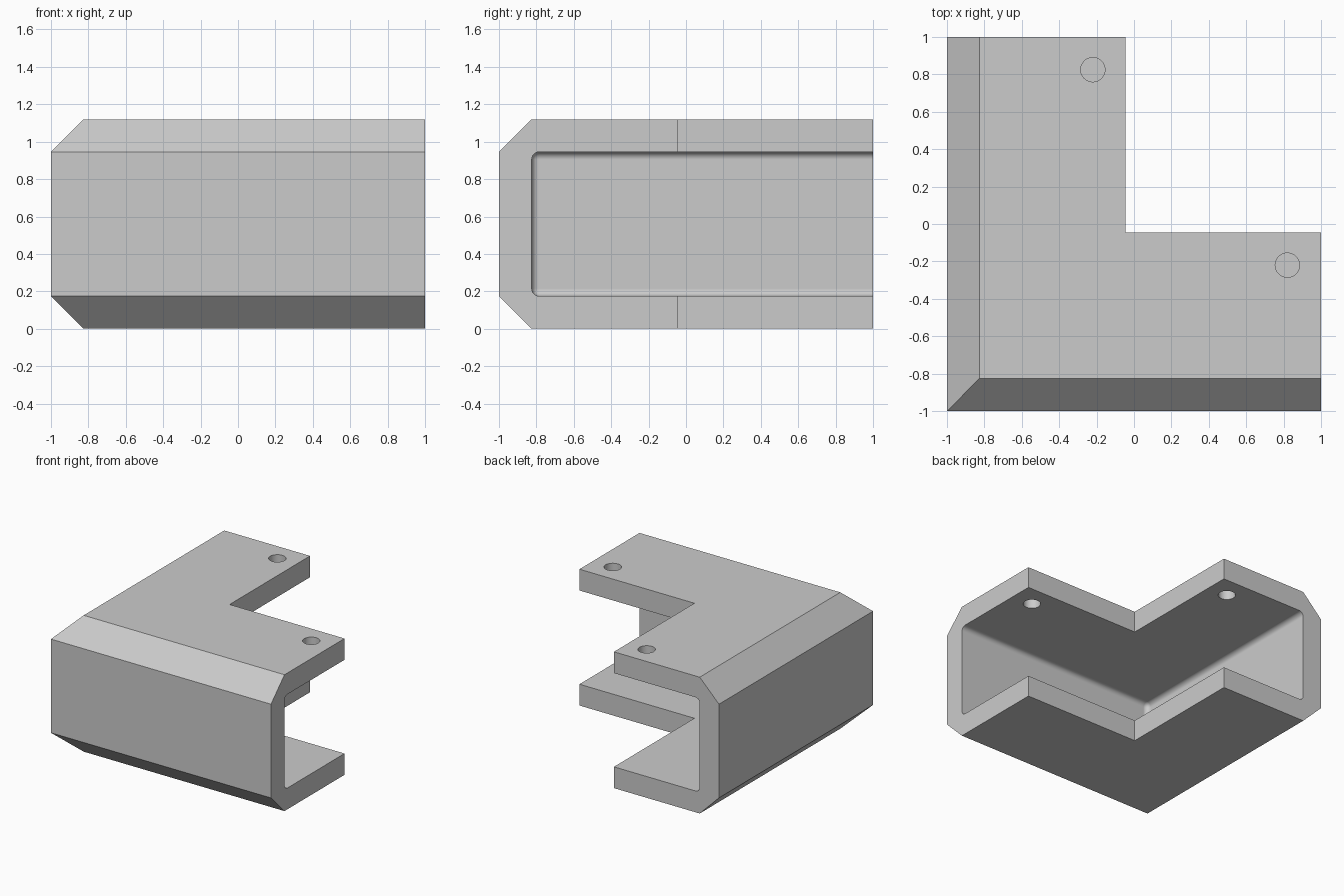
import bpy
import bmesh
from math import radians
from mathutils import Matrix, Vector

old = bpy.data.objects.get("Cube")
if old:
    bpy.data.objects.remove(old, do_unlink=True)

HEIGHT = 1.12     # overall height
WALL = 0.175      # wall thickness and outer chamfer
WIDTH = 0.955     # width of each arm
FILLET = 0.04     # rounding inside the channel
HOLE_RADIUS = 0.065

grey = bpy.data.materials.new("plain_grey")
grey.use_nodes = True
colour = (0.6, 0.6, 0.6, 1)
grey.diffuse_color = colour
grey.node_tree.nodes["Principled BSDF"].inputs["Base Color"].default_value = colour


def make_object(name, bm):
    bmesh.ops.recalc_face_normals(bm, faces=bm.faces)
    mesh = bpy.data.meshes.new(name)
    bm.to_mesh(mesh)
    bm.free()
    mesh.materials.append(grey)
    obj = bpy.data.objects.new(name, mesh)
    bpy.context.collection.objects.link(obj)
    return obj


def cut(target, cutter):
    cutter.hide_render = True
    mod = target.modifiers.new("cut", 'BOOLEAN')
    mod.operation = 'DIFFERENCE'
    mod.solver = 'EXACT'
    mod.object = cutter
    bpy.context.view_layer.objects.active = target
    bpy.ops.object.modifier_apply(modifier=mod.name)
    bpy.data.objects.remove(cutter, do_unlink=True)


# Chamfered profile swept around a mitred right-angle corner
profile = [(0, WALL), (WALL, 0), (WIDTH, 0),
           (WIDTH, HEIGHT), (WALL, HEIGHT), (0, HEIGHT - WALL)]
bm = bmesh.new()
end_a = [bm.verts.new((1, u - 1, z)) for u, z in profile]
corner = [bm.verts.new((u - 1, u - 1, z)) for u, z in profile]
end_b = [bm.verts.new((u - 1, 1, z)) for u, z in profile]
for first, second in ((end_a, corner), (corner, end_b)):
    for i in range(len(profile)):
        j = (i + 1) % len(profile)
        bm.faces.new((first[i], first[j], second[j], second[i]))
bm.faces.new(end_a)
bm.faces.new(end_b)
bracket = make_object("corner_bracket", bm)

# Hollow channel with rounded inner corners, open at the back and ends
low = Vector((WALL - 1, WALL - 1, WALL))
high = Vector((1.5, 1.5, HEIGHT - WALL))
bm = bmesh.new()
bmesh.ops.create_cube(bm, size=1, matrix=Matrix.Translation((low + high) / 2)
                      @ Matrix.Diagonal((*(high - low), 1)))
bmesh.ops.bevel(bm, geom=bm.edges[:], offset=FILLET, segments=6,
                profile=0.5, affect='EDGES')
cut(bracket, make_object("channel_cutter", bm))

# Screw holes through the upper plate only
for x, y in ((-0.22, 0.825), (0.82, -0.22)):
    bm = bmesh.new()
    bmesh.ops.create_cone(bm, cap_ends=True, segments=40, depth=0.5,
                          radius1=HOLE_RADIUS, radius2=HOLE_RADIUS,
                          matrix=Matrix.Translation((x, y, HEIGHT)))
    cut(bracket, make_object("hole_cutter", bm))

# Smooth fillets and holes, crisp chamfers and flats
bpy.ops.object.select_all(action='DESELECT')
bracket.select_set(True)
bpy.context.view_layer.objects.active = bracket
bpy.ops.object.shade_smooth_by_angle(angle=radians(30))
weighted = bracket.modifiers.new("flat_normals", 'WEIGHTED_NORMAL')
weighted.keep_sharp = True
